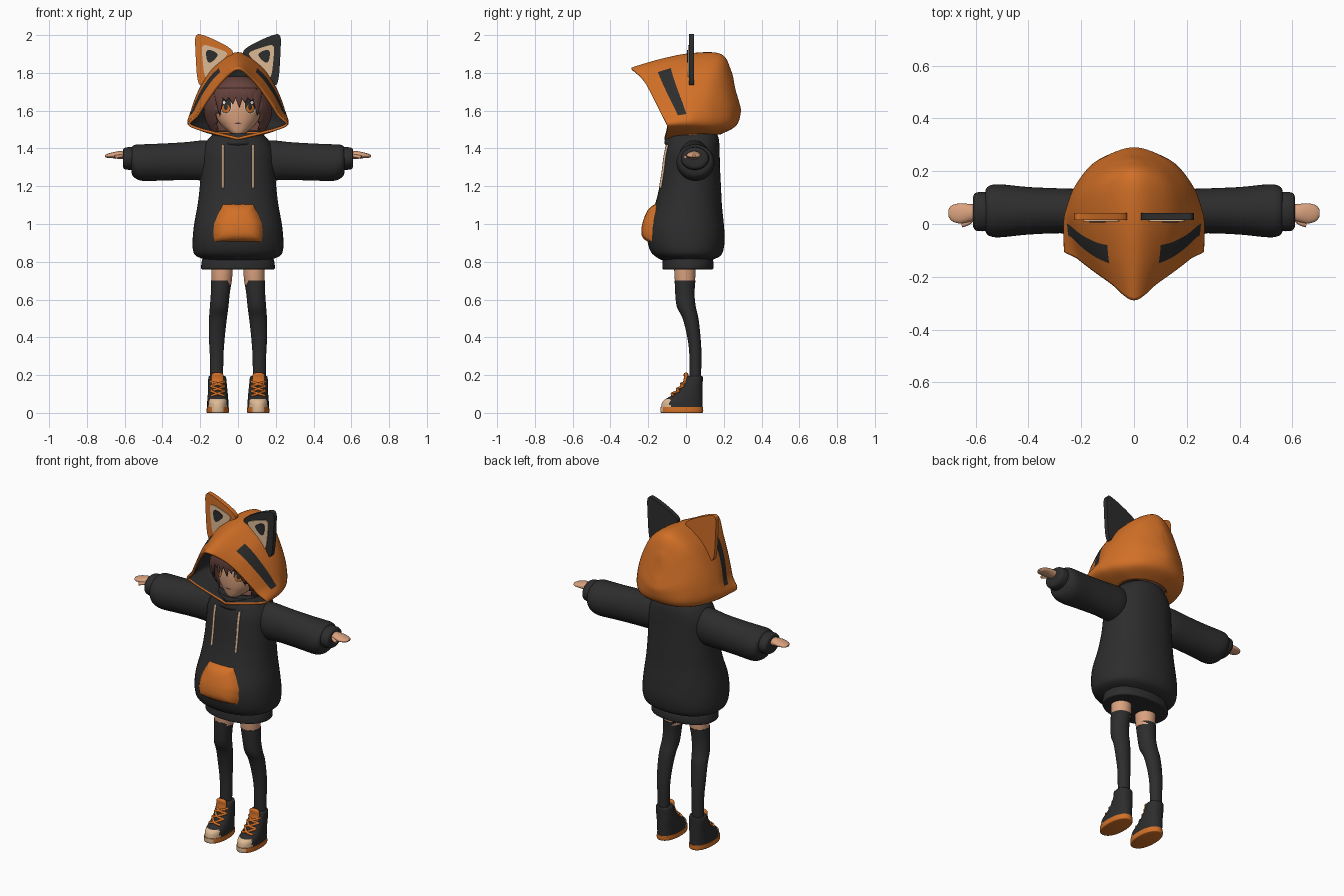
import bpy, bmesh, math
from mathutils import Vector

if "Cube" in bpy.data.objects:
    bpy.data.objects.remove(bpy.data.objects["Cube"])


def material(name, rgb):
    m = bpy.data.materials.new(name)
    m.diffuse_color = (*rgb, 1)
    m.use_nodes = True
    m.node_tree.nodes["Principled BSDF"].inputs["Base Color"].default_value = m.diffuse_color
    return m


ORANGE = material("orange", (0.64, 0.16, 0.02))
BLACK = material("black", (0.026, 0.026, 0.027))
SKIN = material("skin", (0.70, 0.36, 0.21))
CREAM = material("cream", (0.73, 0.49, 0.30))
BROWN = material("brown hair", (0.13, 0.054, 0.045))
WHITE = material("white", (0.85, 0.82, 0.78))
EXP = 2.2  # squareness of the cross-sections


def spline(pts, k, pre=None, post=None):
    """Catmull-Rom samples, k per segment."""
    p = [Vector(q) for q in pts]
    p = [Vector(pre) if pre else p[0]] + p + [Vector(post) if post else p[-1]]
    out = []
    for a, b, c, d in zip(p, p[1:], p[2:], p[3:]):
        for i in range(k):
            t = i / k
            out.append(0.5 * (2 * b + (c - a) * t + (2 * a - 5 * b + 4 * c - d) * t * t
                              + (3 * b - a - 3 * c + d) * t ** 3))
    return out + [p[-2]]


def make(name, mats, verts, faces, mirror=False, thick=0, recalc=True, rule=None, angle=0.8):
    me = bpy.data.meshes.new(name)
    me.from_pydata(verts, [], faces)
    for m in mats:
        me.materials.append(m)
    if recalc:
        bm = bmesh.new()
        bm.from_mesh(me)
        bmesh.ops.recalc_face_normals(bm, faces=bm.faces)
        bm.to_mesh(me)
        bm.free()
    if rule:
        for p in me.polygons:
            p.material_index = rule(p)
    me.shade_smooth()
    me.set_sharp_from_angle(angle=angle)
    ob = bpy.data.objects.new(name, me)
    bpy.context.collection.objects.link(ob)
    if mirror:
        ob.modifiers.new("mirror", 'MIRROR')
    if thick:
        s = ob.modifiers.new("thickness", 'SOLIDIFY')
        s.thickness, s.offset = thick, -1
        s.material_offset = 1 if len(mats) > 2 else 0
    return ob


def loft(name, mats, rings, axis='z', sides=40, k=4, n=EXP, skip=None, **kw):
    """Rings are (position on axis, centre 1, centre 2, radius 1, radius 2)."""
    verts, faces = [], []
    rs = spline(rings, k)
    for t, c1, c2, r1, r2 in rs:
        for i in range(sides):
            a = 2 * math.pi * i / sides
            c, s = math.cos(a), math.sin(a)
            u = c1 + r1 * math.copysign(abs(c) ** (2 / n), c)
            v = c2 + r2 * math.copysign(abs(s) ** (2 / n), s)
            verts.append((u, v, t) if axis == 'z' else (t, u, v))
    for j in range(len(rs) - 1):
        for i in range(sides):
            i2 = (i + 1) % sides
            f = [j * sides + i, j * sides + i2, (j + 1) * sides + i2, (j + 1) * sides + i]
            if not (skip and skip(sum((Vector(verts[q]) for q in f), Vector()) / 4)):
                faces.append(f)
    faces.append(list(range(sides)))
    faces.append(list(range((len(rs) - 1) * sides, len(rs) * sides)))
    return make(name, mats, verts, faces, **kw)


def body(rings):
    """(z, half width, front y, back y) to loft rings."""
    return [(z, 0, (f + b) / 2, w, (b - f) / 2) for z, w, f, b in rings]


def front(rings, x, z):
    rs = spline(rings, 4)
    for a, b in zip(rs, rs[1:]):
        if a[0] <= z <= b[0]:
            _, w, f, k = a.lerp(b, (z - a[0]) / (b[0] - a[0]))
            return (f + k) / 2 - (k - f) / 2 * max(0, 1 - abs(x / w) ** EXP) ** (1 / EXP)
    return 0


def patch(name, mat, rings, outline, off, steps=5, **kw):
    """Thin plate laid on the front of a lofted body; off(f) lifts it, f = 0 centre to 1 edge."""
    pts = [Vector(a).lerp(Vector(b), i / 3) for a, b in zip(outline, outline[1:] + outline[:1]) for i in range(3)]
    c, n = sum(pts, Vector((0, 0))) / len(pts), len(pts)
    verts = [(c.x, front(rings, *c) - off(0), c.y)]
    for s in range(1, steps + 1):
        for p in pts:
            q = c.lerp(p, s / steps)
            verts.append((q.x, front(rings, *q) - off(s / steps), q.y))
    faces = [(0, 1 + i, 1 + (i + 1) % n) for i in range(n)]
    for s in range(steps - 1):
        a, b = 1 + s * n, 1 + (s + 1) * n
        faces += [(a + i, b + i, b + (i + 1) % n, a + (i + 1) % n) for i in range(n)]
    return make(name, [mat], verts, faces, **kw)


def ellipse(x, z, rx, rz):
    return [(x + rx * math.cos(i * math.pi / 8), z + rz * math.sin(i * math.pi / 8)) for i in range(16)]


def plate(name, mat, pts, y0, y1, sx):
    """Extruded rounded outline in the xz plane."""
    p = [Vector((x * sx, z)) for x, z in pts]
    for _ in range(3):
        p = [q for a, b in zip(p, p[1:] + p[:1]) for q in (a.lerp(b, .25), a.lerp(b, .75))]
    n = len(p)
    verts = [(q.x, y, q.y) for y in (y0, y1) for q in p]
    faces = [list(range(n)), list(range(n, 2 * n))]
    faces += [(i, (i + 1) % n, n + (i + 1) % n, n + i) for i in range(n)]
    make(name, [mat], verts, faces)


def tube(name, mat, pts, r):
    cu = bpy.data.curves.new(name, 'CURVE')
    cu.dimensions, cu.bevel_depth, cu.bevel_resolution, cu.use_fill_caps = '3D', r, 2, True
    sp = cu.splines.new('POLY')
    q = spline(pts, 4)
    sp.points.add(len(q) - 1)
    for a, b in zip(sp.points, q):
        a.co = (*b, 1)
    cu.materials.append(mat)
    ob = bpy.data.objects.new(name, cu)
    bpy.context.collection.objects.link(ob)
    bpy.ops.object.select_all(action='DESELECT')
    ob.select_set(True)
    bpy.context.view_layer.objects.active = ob
    bpy.ops.object.convert(target='MESH')
    bpy.context.object.modifiers.new("mirror", 'MIRROR')


# Hoodie body, hem, collar, pocket and drawstrings
TORSO = [(.81, .17, -.13, .14), (.83, .22, -.165, .18), (.86, .238, -.19, .197), (.92, .24, -.205, .205),
         (1.0, .232, -.2, .2), (1.1, .214, -.165, .19), (1.2, .202, -.14, .185), (1.3, .196, -.125, .18),
         (1.38, .19, -.115, .178), (1.44, .165, -.1, .175), (1.48, .125, -.085, .165)]
loft("hoodie_body", [BLACK], body(TORSO), sides=56)
loft("hoodie_hem", [BLACK], body([(.76, .185, -.12, .135), (.765, .195, -.125, .145), (.80, .192, -.125, .145),
                                  (.84, .18, -.12, .13)]), sides=48)
loft("collar", [BLACK], body([(1.41, .1, -.10, .1), (1.43, .1, -.115, .1), (1.46, .07, -.105, .1)]))
half = [(.08, 1.107), (.105, 1.06), (.13, 1.0), (.134, .94), (.125, .905)]
patch("front_pocket", ORANGE, TORSO, half + [(-x, z) for x, z in half[::-1]],
      lambda f: .036 * (1 - f ** 6) - .004, steps=12, angle=2)
tube("drawstring", CREAM, [(.08, front(TORSO, .08, z) - .004, z) for z in (1.42, 1.36, 1.28, 1.19)], .007)

# Sleeves, cuffs, hands
loft("sleeve", [BLACK], [(.12, .04, 1.345, .07, .09), (.18, .045, 1.338, .085, .105), (.28, .05, 1.333, .085, .1),
                         (.4, .05, 1.328, .09, .098), (.5, .05, 1.325, .1, .097), (.54, .05, 1.33, .098, .09),
                         (.56, .05, 1.335, .085, .075), (.565, .05, 1.34, .06, .05)], axis='x', n=2, mirror=True)
loft("cuff", [BLACK], [(.54, .047, 1.347, .06, .05), (.555, .047, 1.347, .073, .06), (.595, .047, 1.347, .073, .058),
                       (.608, .047, 1.348, .062, .048), (.61, .047, 1.35, .045, .035)], axis='x', n=2, mirror=True)
loft("hand", [SKIN], [(.59, .045, 1.362, .028, .02), (.625, .042, 1.365, .034, .021), (.66, .04, 1.364, .038, .016),
                      (.69, .041, 1.361, .03, .011), (.704, .042, 1.36, .012, .005)], axis='x', n=2, sides=20, mirror=True)
tube("thumb", SKIN, [(.61, .02, 1.36), (.63, .004, 1.358), (.652, -.004, 1.354)], .009)

# Legs and stockings
loft("thigh", [SKIN], [(.68, .087, -.005, .052, .052), (.74, .085, -.006, .056, .056), (.81, .085, -.005, .057, .057)],
     n=2, sides=28, mirror=True)
loft("stocking", [BLACK], [(.15, .113, .048, .034, .03), (.3, .113, .05, .036, .032), (.4, .112, .042, .042, .035),
                           (.5, .106, .024, .047, .042), (.56, .1, .002, .049, .05), (.63, .094, -.006, .05, .051),
                           (.70, .088, -.005, .055, .055)], n=2, sides=28, mirror=True)

# Shoes: sole, upper with toe cap, tongue and laces
loft("shoe_sole", [ORANGE, CREAM], [(0, .107, -.022, .055, .108), (.005, .107, -.022, .059, .113),
                                    (.03, .107, -.022, .058, .113)], sides=48, k=3, mirror=True,
     rule=lambda p: int(p.center.y < -.118 and abs(p.normal.z) < .6))
loft("shoe_upper", [BLACK, CREAM], [(.025, .107, -.022, .056, .11), (.06, .107, -.018, .056, .106),
                                    (.085, .107, 0, .054, .088), (.11, .107, .018, .052, .07),
                                    (.15, .109, .034, .05, .054), (.19, .11, .044, .046, .045),
                                    (.195, .111, .047, .036, .035)], sides=48, mirror=True,
     rule=lambda p: int(p.center.y < -.085 and p.center.z < .075))
loft("shoe_tongue", [ORANGE], [(.15, .108, -.008, .03, .012), (.18, .109, .0, .033, .012), (.205, .109, .0, .03, .012),
                               (.213, .109, .0, .015, .006)], sides=20, mirror=True)
steps = [(.09, -.083), (.115, -.052), (.14, -.028), (.165, -.012)]
for (z, y), (z2, y2) in zip(steps, steps[1:]):
    for s in (-1, 1):
        tube("shoe_lace", ORANGE, [(.107 - s * .036, y + .018, z), (.107, (y + y2) / 2 - .006, (z + z2) / 2),
                                   (.107 + s * .036, y2 + .018, z2)], .007)

# Head, face and neck
HEAD = [(1.47, .015, -.07, -.03), (1.485, .045, -.08, .03), (1.52, .085, -.088, .1), (1.56, .112, -.094, .14),
        (1.62, .125, -.095, .16), (1.7, .118, -.08, .15), (1.75, .08, -.04, .1)]
loft("head", [SKIN], body(HEAD), sides=48)
loft("neck", [SKIN], body([(1.42, .05, -.04, .07), (1.52, .045, -.04, .07)]), sides=24)
EYE = [("eye_white", WHITE, 0, 0, .033, .042), ("eye_iris", BLACK, -.002, .002, .028, .042),
       ("eye_glow", ORANGE, -.002, -.014, .021, .022), ("eye_pupil", BLACK, -.002, -.006, .01, .016),
       ("eye_glint", WHITE, .008, .018, .007, .009)]
for i, (name, mat, dx, dz, rx, rz) in enumerate(EYE):
    patch(name, mat, HEAD, ellipse(.066 + dx, 1.625 + dz, rx, rz), lambda f: .002 + i * .0015, mirror=True)
patch("eyelash", BLACK, HEAD, [(.03, 1.645), (.04, 1.667), (.068, 1.675), (.095, 1.662), (.107, 1.64), (.092, 1.653),
                               (.068, 1.664), (.044, 1.657)], lambda f: .009, mirror=True)
patch("mouth", BROWN, HEAD, ellipse(0, 1.533, .018, .0035), lambda f: .002)

# Hair cap with the face opening, and pointed bangs
HAIR = [(1.49, .14, -.05, .14), (1.55, .172, -.085, .17), (1.62, .18, -.115, .18), (1.7, .155, -.12, .17),
        (1.75, .11, -.1, .13), (1.78, .05, -.05, .07)]
loft("hair", [BROWN], body(HAIR), sides=64, thick=.008,
     skip=lambda c: c.y < .02 and abs(c.x) < .112 and c.z < 1.685)
for x, w, tip in ((-.1, .03, 1.57), (-.066, .03, 1.65), (-.03, .028, 1.635), (.005, .026, 1.615),
                  (.035, .028, 1.64), (.068, .03, 1.65), (.1, .03, 1.57)):
    patch("bang_strand", BROWN, HAIR, [(x - w, 1.72), (x + w, 1.72), (x + w * .8, 1.675), (x + w * .1, tip),
                                       (x - w * .8, 1.675)], lambda f: .004 - .003 * f, thick=.005)

# Hood: half arches from the front rim to the back, each from crest to neck
ARCHES = [[(0, -.29, 1.828), (.09, -.225, 1.76), (.16, -.175, 1.67), (.215, -.132, 1.585), (.255, -.1, 1.515), (0, -.115, 1.445)],
          [(0, -.13, 1.875), (.115, -.11, 1.8), (.185, -.075, 1.71), (.235, -.03, 1.61), (.262, 0, 1.525), (.11, -.02, 1.465)],
          [(0, .03, 1.905), (.12, .03, 1.84), (.193, .04, 1.74), (.243, .05, 1.62), (.25, .06, 1.525), (.14, .06, 1.475)],
          [(0, .185, 1.9), (.1, .17, 1.85), (.17, .15, 1.75), (.215, .145, 1.62), (.21, .15, 1.52), (.12, .13, 1.475)],
          [(0, .24, 1.81), (.06, .235, 1.775), (.11, .232, 1.7), (.135, .24, 1.61), (.13, .235, 1.52), (.07, .17, 1.475)],
          [(0, .255, 1.74), (0, .268, 1.69), (0, .283, 1.64), (0, .29, 1.59), (0, .265, 1.52), (0, .185, 1.475)]]
flip = lambda p: (-p[0], p[1], p[2])
arcs = [spline(a, 6, pre=flip(a[1])) for a in ARCHES]
cols = [spline(c, 8, post=flip(c[-2])) for c in zip(*arcs)]
U, V = len(cols), len(cols[0])
cells = [(i, j) for i in range(V - 1) for j in range(U - 1)]


def stripe(p):
    i, j = cells[p.index]
    return int(6 <= i < 10 and 5 <= j < 20)


make("hood", [ORANGE, BLACK, BLACK], [cols[j][i] for i in range(V) for j in range(U)],
     [(i * U + j, i * U + j + 1, (i + 1) * U + j + 1, (i + 1) * U + j) for i, j in cells],
     mirror=True, thick=.014, recalc=False, rule=stripe, angle=1.0)

# Cat ears, one orange and one black, with cream and black inner plates
EAR = [(.226, 1.92), (.228, 2.009), (.18, 2.0), (.1, 1.965), (.03, 1.925), (.025, 1.895), (.1, 1.82), (.18, 1.735), (.215, 1.735)]
INNER = [(.19, 1.89), (.193, 1.952), (.14, 1.94), (.055, 1.91), (.06, 1.89), (.16, 1.775), (.178, 1.78)]
CORE = [(.172, 1.925), (.13, 1.918), (.1, 1.895), (.145, 1.85), (.165, 1.86)]
for s, mat in ((-1, ORANGE), (1, BLACK)):
    plate("ear", mat, EAR, .015, .042, s)
    plate("ear_inner", CREAM, INNER, .010, .018, s)
    plate("ear_core", BLACK, CORE, .006, .014, s)
